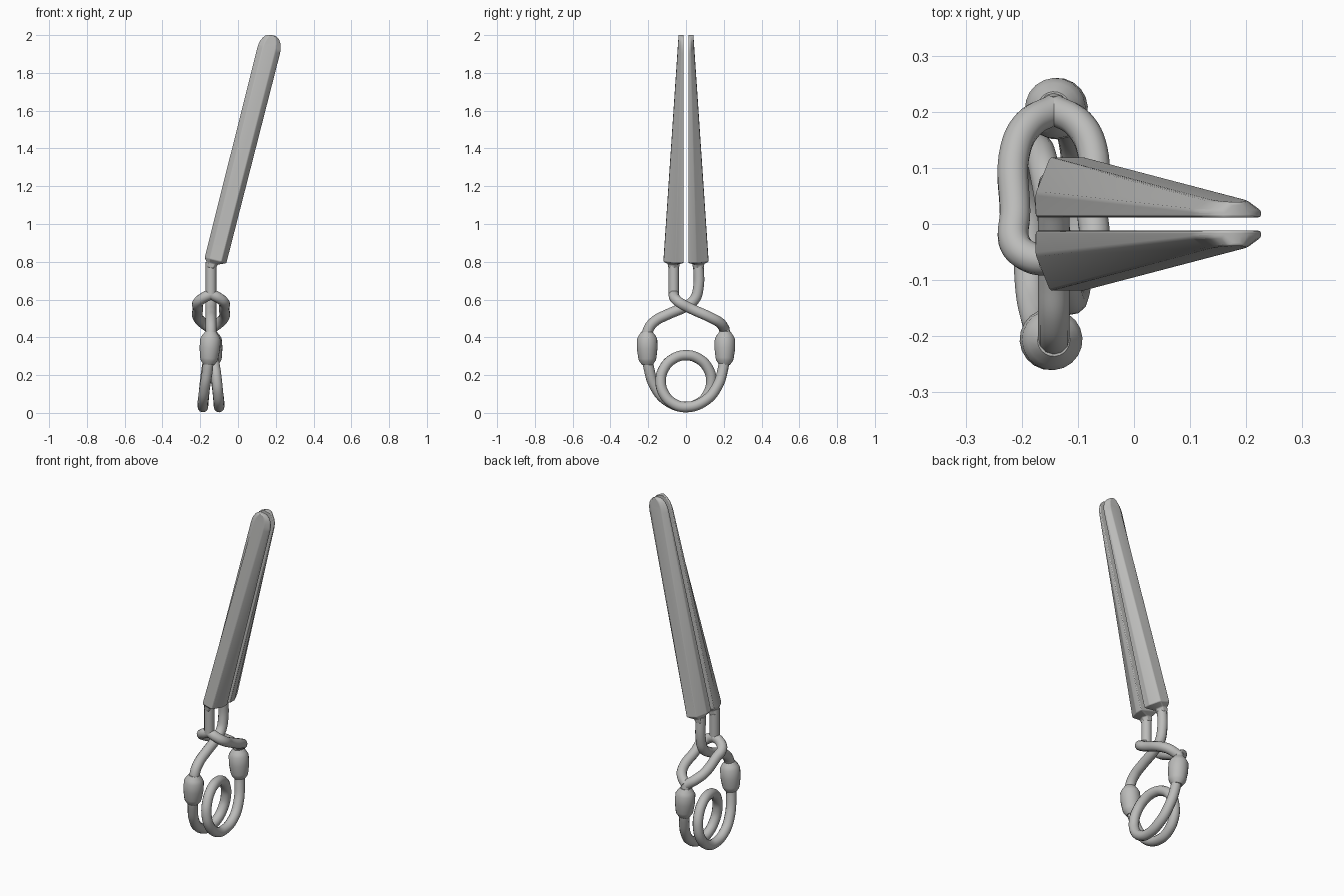
import bpy, bmesh, math
from mathutils import Vector

cube = bpy.data.objects.get("Cube")
if cube:
    bpy.data.objects.remove(cube)

metal = bpy.data.materials.new("grey metal")
metal.use_nodes = True
grey = (0.5, 0.5, 0.49, 1)
metal.diffuse_color = grey
metal.node_tree.nodes["Principled BSDF"].inputs["Base Color"].default_value = grey

CX = -0.143   # x of the rod plane
R = 0.028     # rod radius


def finish(obj, angle=40):
    obj.data.materials.append(metal)
    bpy.ops.object.select_all(action='DESELECT')
    obj.select_set(True)
    bpy.context.view_layer.objects.active = obj
    bpy.ops.object.shade_smooth_by_angle(angle=math.radians(angle))


def mesh_object(name, bm):
    bmesh.ops.recalc_face_normals(bm, faces=bm.faces)
    mesh = bpy.data.meshes.new(name)
    bm.to_mesh(mesh)
    bm.free()
    obj = bpy.data.objects.new(name, mesh)
    bpy.context.collection.objects.link(obj)
    return obj


def loft(name, rings):
    bm = bmesh.new()
    rows = [[bm.verts.new(p) for p in ring] for ring in rings]
    n = len(rows[0])
    for a, b in zip(rows, rows[1:]):
        for i in range(n):
            j = (i + 1) % n
            bm.faces.new((a[i], a[j], b[j], b[i]))
    bm.faces.new(rows[0])
    bm.faces.new(rows[-1])
    return mesh_object(name, bm)


def rod(name, points):
    """Round rod along a smooth path; x is measured from the rod plane."""
    curve = bpy.data.curves.new(name, 'CURVE')
    curve.dimensions = '3D'
    curve.bevel_depth = R
    curve.bevel_resolution = 4
    curve.resolution_u = 8
    curve.use_fill_caps = True
    spline = curve.splines.new('BEZIER')
    spline.bezier_points.add(len(points) - 1)
    for bp, (x, y, z) in zip(spline.bezier_points, points):
        bp.co = (CX + x, y, z)
        bp.handle_left_type = bp.handle_right_type = 'AUTO'
    obj = bpy.data.objects.new(name, curve)
    bpy.context.collection.objects.link(obj)
    bpy.ops.object.select_all(action='DESELECT')
    obj.select_set(True)
    bpy.context.view_layer.objects.active = obj
    bpy.ops.object.convert(target='MESH')
    finish(bpy.context.object)


# Leaning grips: flat inside, chamfered outside, tapering to a rounded tip
start, end = Vector((-0.12, 0, 0.803)), Vector((0.183, 0, 2.0))
axis = (end - start).normalized()
across = Vector((axis.z, 0, -axis.x))
length = (end - start).length


def grip(name, side):
    # distance along, centre shift, half width, inner y, outer y
    stations = [(-0.04, -0.016, 0.027, 0.037, 0.093),
                (-0.015, -0.014, 0.031, 0.034, 0.097),
                (0.005, 0, 0.059, 0.012, 0.119)]
    for k in range(7):
        a = k / 6 * math.pi / 2 * 0.96
        t = length - 0.085 + 0.085 * math.sin(a)
        stations.append((t, 0, 0.062 * math.cos(a) ** 0.8, 0.012,
                         0.119 - 0.08 * t / length))
    rings = []
    for t, shift, w, y0, y1 in stations:
        profile = [(-1, 0), (-1, 0.4), (-0.55, 1), (0.55, 1), (1, 0.4), (1, 0)]
        if t < 0:
            profile = [(-0.55, 0), (-1, 0.4), (-0.55, 1), (0.55, 1), (1, 0.4), (0.55, 0)]
        rings.append([start + axis * t + across * (shift + u * w)
                      + Vector((0, side * (y0 + d * (y1 - y0)), 0)) for u, d in profile])
    obj = loft(name, rings)
    bevel = obj.modifiers.new("soft edges", 'BEVEL')
    bevel.width = 0.012
    bevel.segments = 3
    bevel.limit_method = 'ANGLE'
    bevel.angle_limit = math.radians(28)
    finish(obj, 35)


grip("back_grip", 1)
grip("front_grip", -1)

# Single arm: from the back grip through the link to the front collar
rod("crossing_arm", [(0, 0.065, 0.8), (0, 0.065, 0.66), (0, 0.045, 0.6), (0, 0, 0.565),
                     (0, -0.1, 0.52), (0, -0.165, 0.485), (0, -0.2, 0.44), (0, -0.207, 0.38)])

# Forked arm: stem, two sides of the link, and the end in the back collar
rod("link_stem", [(0, -0.065, 0.8), (0, -0.065, 0.7), (0, -0.065, 0.625)])
for s, side in ((-1, "right"), (1, "left")):
    rod(side + "_link_side", [(0, -0.064, 0.628), (s * 0.04, -0.06, 0.609), (s * 0.069, -0.035, 0.585),
                              (s * 0.069, 0.02, 0.555), (s * 0.069, 0.13, 0.505),
                              (s * 0.045, 0.178, 0.478), (0, 0.204, 0.445)])
rod("link_end", [(0, 0.2, 0.455), (0, 0.206, 0.42), (0, 0.207, 0.36)])

# Collars joining the arms to the spring
for side, name in ((-1, "front_collar"), (1, "back_collar")):
    low = Vector((CX + side * 0.012, side * 0.204, 0.255))
    high = Vector((CX, side * 0.207, 0.43))
    turn = (high - low).to_track_quat('Z', 'Y')
    size = (high - low).length
    rings = []
    for t, r in ((0, 0.029), (0.12, 0.044), (0.2, 0.048), (0.5, 0.055), (0.78, 0.054),
                 (0.88, 0.045), (1, 0.029)):
        rings.append([low + turn @ Vector((r * math.cos(a), r * math.sin(a), t * size))
                      for a in (i * math.tau / 20 for i in range(20))])
    finish(loft(name, rings), 35)

# Spring: one full coil with an arm rising to each collar
arm = [(0.012, 0.205, 0.3), (0.018, 0.195, 0.23), (0.032, 0.165, 0.14), (0.042, 0.1, 0.064)]
path = [(-x, -y, z) for x, y, z in arm]
for k in range(13):
    a = k / 12 * math.tau
    path.append((-0.043 * math.cos(a / 2), 0.134 * math.sin(a), 0.168 - 0.137 * math.cos(a)))
path += arm[::-1]
rod("spring_coil", path)
